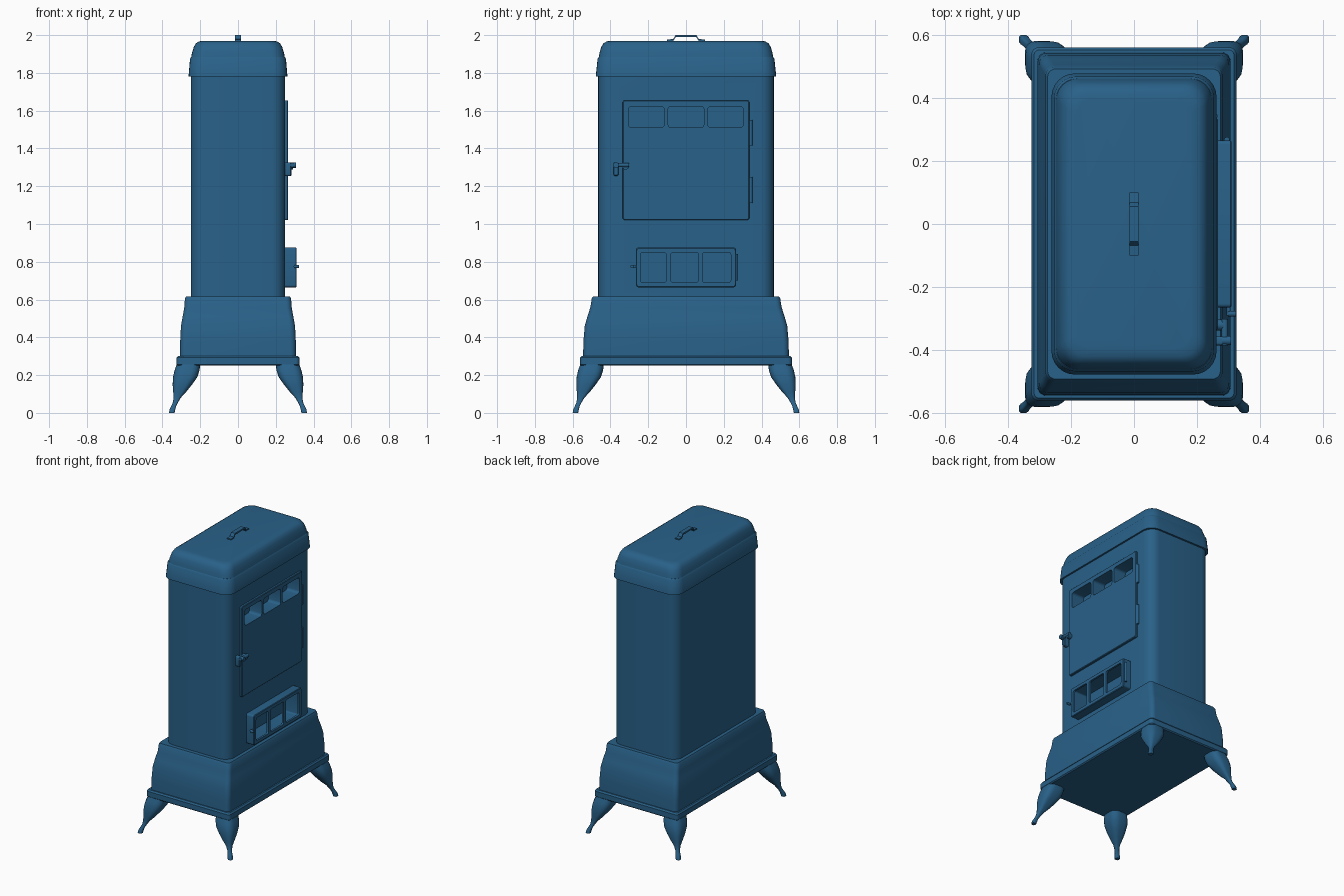
import bpy, bmesh, math
from mathutils import Vector

cube = bpy.data.objects.get("Cube")
if cube:
    bpy.data.objects.remove(cube, do_unlink=True)

enamel = bpy.data.materials.new("blue_enamel")
enamel.use_nodes = True
BLUE = (0.022, 0.12, 0.25, 1)
enamel.diffuse_color = BLUE
enamel.node_tree.nodes["Principled BSDF"].inputs["Base Color"].default_value = BLUE


def rounded_rect(hx, hy, r, seg=6):
    """Outline of a rounded rectangle, counter-clockwise."""
    pts = []
    for k, (sx, sy) in enumerate([(1, 1), (-1, 1), (-1, -1), (1, -1)]):
        for i in range(seg + 1):
            a = math.pi / 2 * (k + i / seg)
            pts.append((sx * (hx - r) + r * math.cos(a), sy * (hy - r) + r * math.sin(a)))
    return pts


def loft(name, rings):
    """Skin rings of 3D points into a closed solid."""
    bm = bmesh.new()
    loops = [[bm.verts.new(p) for p in ring] for ring in rings]
    n = len(loops[0])
    for a, b in zip(loops, loops[1:]):
        for i in range(n):
            j = (i + 1) % n
            bm.faces.new((a[i], a[j], b[j], b[i]))
    bm.faces.new(loops[0][::-1])
    bm.faces.new(loops[-1])
    bmesh.ops.recalc_face_normals(bm, faces=bm.faces)
    mesh = bpy.data.meshes.new(name)
    bm.to_mesh(mesh)
    bm.free()
    mesh.materials.append(enamel)
    ob = bpy.data.objects.new(name, mesh)
    bpy.context.collection.objects.link(ob)
    return ob


def stack(name, profile):
    """Profile rows: half x, half y, corner radius, height."""
    return loft(name, [[(x, y, z) for x, y in rounded_rect(hx, hy, r)]
                       for hx, hy, r, z in profile])


def panel(name, y0, y1, z0, z1, x0, x1, r=0.01, edge=0.0):
    """Rounded plate facing +x, with an optional softened front edge."""
    cy, cz, hy, hz = (y0 + y1) / 2, (z0 + z1) / 2, (y1 - y0) / 2, (z1 - z0) / 2
    steps = [(x0, 0), (x1 - edge, 0), (x1, edge)] if edge else [(x0, 0), (x1, 0)]
    return loft(name, [[(x, cy + u, cz + v)
                        for u, v in rounded_rect(hy - e, hz - e, r, 4)] for x, e in steps])


def rod(name, points, radius, sides=12):
    """Straight round bar between two points."""
    a, b = (Vector(p) for p in points)
    d = (b - a).normalized()
    u = d.orthogonal().normalized()
    v = d.cross(u)
    circle = [(math.cos(t), math.sin(t)) for t in
              (2 * math.pi * i / sides for i in range(sides))]
    return loft(name, [[c + (u * p + v * q) * radius for p, q in circle] for c in (a, b)])


def cut(ob, cutter):
    mod = ob.modifiers.new("cut", 'BOOLEAN')
    mod.operation = 'DIFFERENCE'
    mod.solver = 'EXACT'
    mod.object = cutter
    bpy.context.view_layer.objects.active = ob
    bpy.ops.object.modifier_apply(modifier=mod.name)


# Cabinet, flared skirt and floor plate
body = stack("cabinet", [(0.25, 0.465, 0.07, 0.6), (0.25, 0.465, 0.07, 1.8)])
stack("skirt", [(0.307, 0.545, 0.03, 0.29), (0.306, 0.543, 0.03, 0.38),
                (0.302, 0.536, 0.03, 0.46), (0.293, 0.522, 0.03, 0.51),
                (0.284, 0.506, 0.03, 0.56), (0.281, 0.499, 0.03, 0.605),
                (0.274, 0.492, 0.025, 0.617)])
stack("floor_plate", [(0.318, 0.553, 0.015, 0.25), (0.325, 0.56, 0.02, 0.257),
                      (0.325, 0.56, 0.02, 0.292), (0.317, 0.552, 0.015, 0.302)])

# Lid: slanted rim band, then a rounded crown
stack("lid_rim", [(0.262, 0.478, 0.075, 1.78), (0.254, 0.468, 0.07, 1.875),
                  (0.247, 0.461, 0.065, 1.885)])
stack("lid_crown", [(0.25, 0.464, 0.07, 1.87), (0.244, 0.458, 0.07, 1.905),
                    (0.234, 0.449, 0.068, 1.937), (0.223, 0.437, 0.065, 1.956),
                    (0.206, 0.42, 0.06, 1.967), (0.18, 0.395, 0.05, 1.97)])

# Lid handle: a bent strap
strap = [(-0.1, 1.972), (-0.068, 1.974), (-0.055, 1.995),
         (0.055, 1.995), (0.068, 1.974), (0.1, 1.972)]
loft("lid_handle", [[(-0.015, y, z - 0.006), (0.015, y, z - 0.006),
                     (0.015, y, z + 0.005), (-0.015, y, z + 0.005)] for y, z in strap])

# Legs: curved, tapering outwards to small feet (inner edge, outer edge, height)
leg_rows = [(0.2, 0.325, 0.255), (0.204, 0.336, 0.225), (0.215, 0.344, 0.19),
            (0.243, 0.346, 0.15), (0.275, 0.343, 0.11), (0.303, 0.341, 0.08),
            (0.318, 0.345, 0.055), (0.328, 0.354, 0.035), (0.332, 0.362, 0.018),
            (0.336, 0.365, 0.0)]
for sx, side in ((1, "left"), (-1, "right")):
    for sy, end in ((1, "back"), (-1, "front")):
        rings = []
        for inner, outer, z in leg_rows:
            c, h = (inner + outer) / 2, (outer - inner) / 2
            rings.append([(sx * (c + x), sy * (c + 0.235 + y), z)
                          for x, y in rounded_rect(h, h, h * 0.65, 4)])
        loft(f"{end}_{side}_leg", rings)

# Doors, with three window openings each
fire_door = panel("fire_door", -0.335, 0.335, 1.02, 1.655, 0.24, 0.266, 0.01, 0.004)
ash_door = panel("ash_door", -0.265, 0.265, 0.665, 0.875, 0.24, 0.31, 0.012, 0.004)
hollow = panel("hollow_cutter", -0.25, 0.25, 0.68, 0.86, 0.19, 0.296)
cutters = [hollow]
cut(body, hollow)
cut(ash_door, hollow)
for y0, y1 in ((-0.305, -0.115), (-0.095, 0.095), (0.115, 0.303)):
    c = panel("window_cutter", y0, y1, 1.51, 1.623, 0.17, 0.3, 0.018)
    cut(body, c)
    cut(fire_door, c)
    cutters.append(c)
for y0, y1 in ((-0.24, -0.105), (-0.08, 0.065), (0.088, 0.237)):
    c = panel("window_cutter", y0, y1, 0.69, 0.85, 0.28, 0.35, 0.012)
    cut(ash_door, c)
    cutters.append(c)
for c in cutters:
    bpy.data.objects.remove(c, do_unlink=True)

# Hinges
for i, (y, z0, z1, x) in enumerate([(0.343, 1.415, 1.55, 0.257),
                                    (0.343, 1.11, 1.25, 0.257),
                                    (0.267, 0.7, 0.84, 0.295)]):
    rod(f"hinge_{i + 1}", [(x, y, z0), (x, y, z1)], 0.009)

# Fire door latch: keeper, pivot and lever
panel("latch_keeper", -0.385, -0.357, 1.255, 1.325, 0.24, 0.283, 0.008, 0.004)
rod("latch_pivot", [(0.25, -0.32, 1.305), (0.292, -0.32, 1.305)], 0.018)
rod("latch_lever", [(0.288, -0.385, 1.312), (0.288, -0.302, 1.312)], 0.011)
rod("latch_knob", [(0.28, -0.37, 1.312), (0.308, -0.37, 1.312)], 0.015)

# Ash door latch
rod("ash_latch_bar", [(0.3, -0.29, 0.775), (0.3, -0.262, 0.775)], 0.006)
rod("ash_latch_knob", [(0.298, -0.285, 0.775), (0.324, -0.285, 0.775)], 0.009)

# Smooth curved faces, keep hard edges sharp
bpy.ops.object.select_all(action='DESELECT')
for ob in bpy.context.scene.objects:
    if ob.type == 'MESH':
        ob.select_set(True)
        bpy.context.view_layer.objects.active = ob
bpy.ops.object.shade_smooth_by_angle(angle=math.radians(35))
